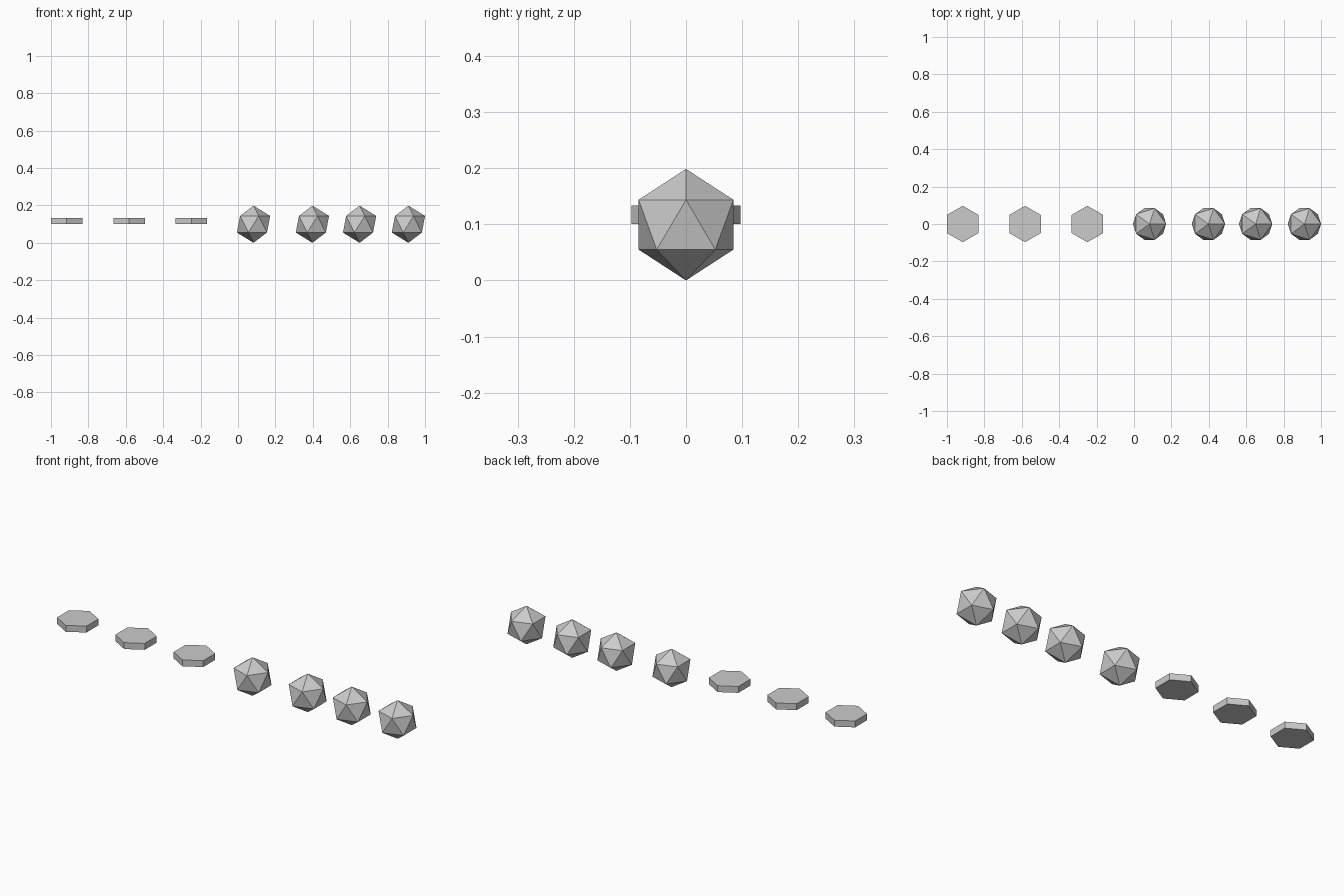
import bpy

if "Cube" in bpy.data.objects:
    bpy.data.objects.remove(bpy.data.objects["Cube"])

R_BALL = 0.0993   # faceted ball radius
R_HEX = 0.0972    # hexagonal tile corner radius
TILE_Z = 0.117
TILE_H = 0.033

# row of faceted balls (20-sided)
for i, x in enumerate((0.083, 0.398, 0.65, 1 - 0.8944 * R_BALL)):
    bpy.ops.mesh.primitive_ico_sphere_add(subdivisions=1, radius=R_BALL,
                                          location=(x, 0, R_BALL))
    bpy.context.object.name = f"faceted_ball_{i + 1}"

# row of evenly spaced hexagonal tiles, corners pointing along y
for i in range(3):
    x = -1 + 0.866 * R_HEX + i / 3
    bpy.ops.mesh.primitive_cylinder_add(vertices=6, radius=R_HEX, depth=TILE_H,
                                        location=(x, 0, TILE_Z))
    bpy.context.object.name = f"hex_tile_{i + 1}"
